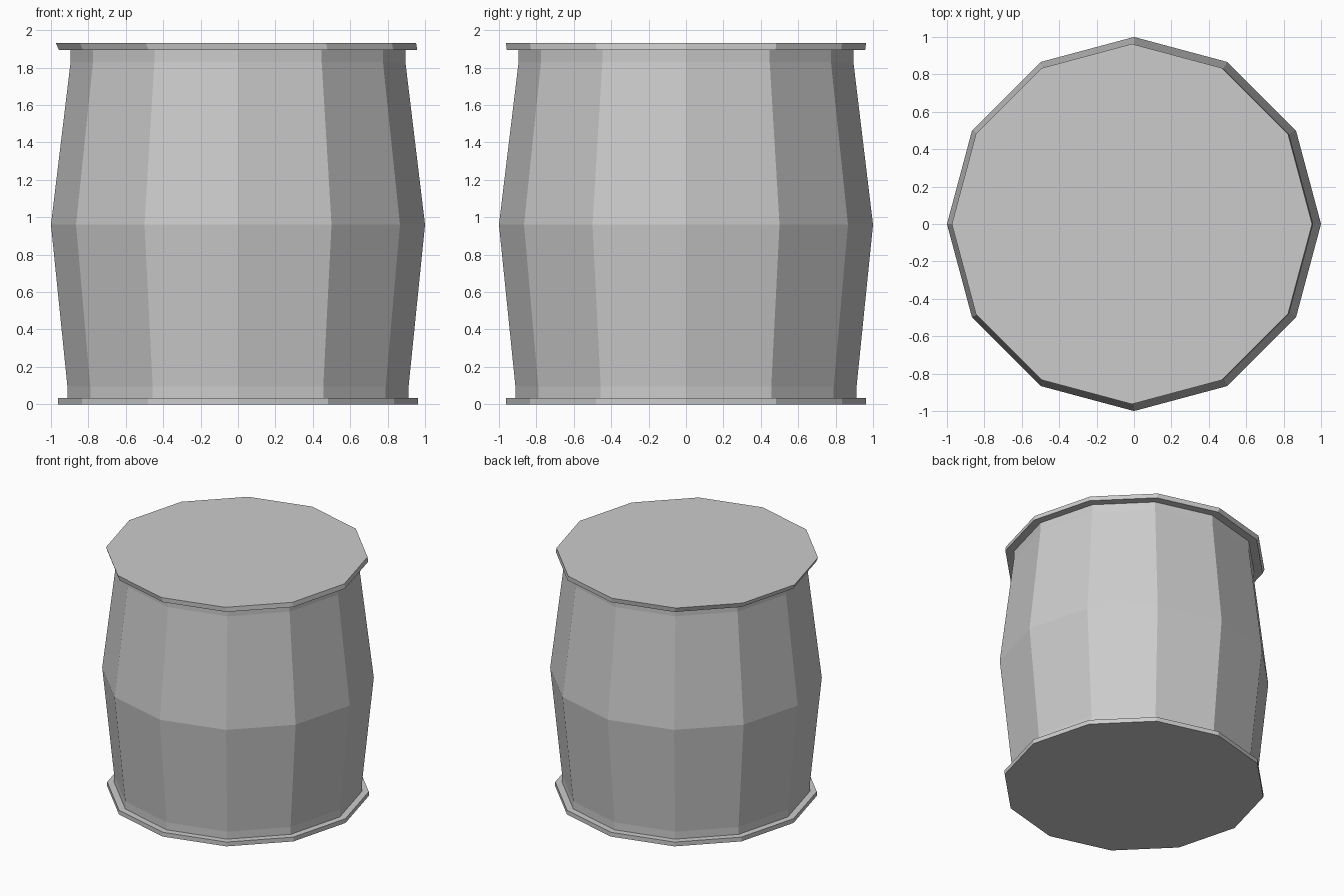
import bpy, bmesh, math

if "Cube" in bpy.data.objects:
    bpy.data.objects.remove(bpy.data.objects["Cube"])

SIDES = 12


def lathe(name, profile, cap_first=False, cap_last=False):
    """Revolve (radius, z, x_shift) points, bottom to top, into a 12-sided shell."""
    bm = bmesh.new()
    rings = []
    for r, z, dx in profile:
        rings.append([bm.verts.new((dx + r * math.cos(math.tau * i / SIDES),
                                    r * math.sin(math.tau * i / SIDES), z))
                      for i in range(SIDES)])
    for a, b in zip(rings, rings[1:]):
        for i in range(SIDES):
            j = (i + 1) % SIDES
            bm.faces.new((a[i], a[j], b[j], b[i]))
    if cap_first:
        bm.faces.new(rings[0][::-1])
    if cap_last:
        bm.faces.new(rings[-1])
    mesh = bpy.data.meshes.new(name)
    bm.to_mesh(mesh)
    bm.free()
    obj = bpy.data.objects.new(name, mesh)
    bpy.context.collection.objects.link(obj)
    return obj


# Bottom plate with a small lip around the body
lathe("bottom_plate", [(0.963, 0, 0), (0.963, 0.035, 0), (0.912, 0.035, 0)], cap_first=True)

# Bulging body with short straight bands at both ends
lathe("barrel_body", [(0.912, 0.035, 0), (0.912, 0.095, 0), (1.0, 0.96, 0),
                      (0.895, 1.83, 0), (0.895, 1.895, 0)])

# Lid, its upper edge slightly off centre
lathe("lid", [(0.895, 1.895, 0), (0.958, 1.895, 0), (0.963, 1.932, -0.011)], cap_last=True)
